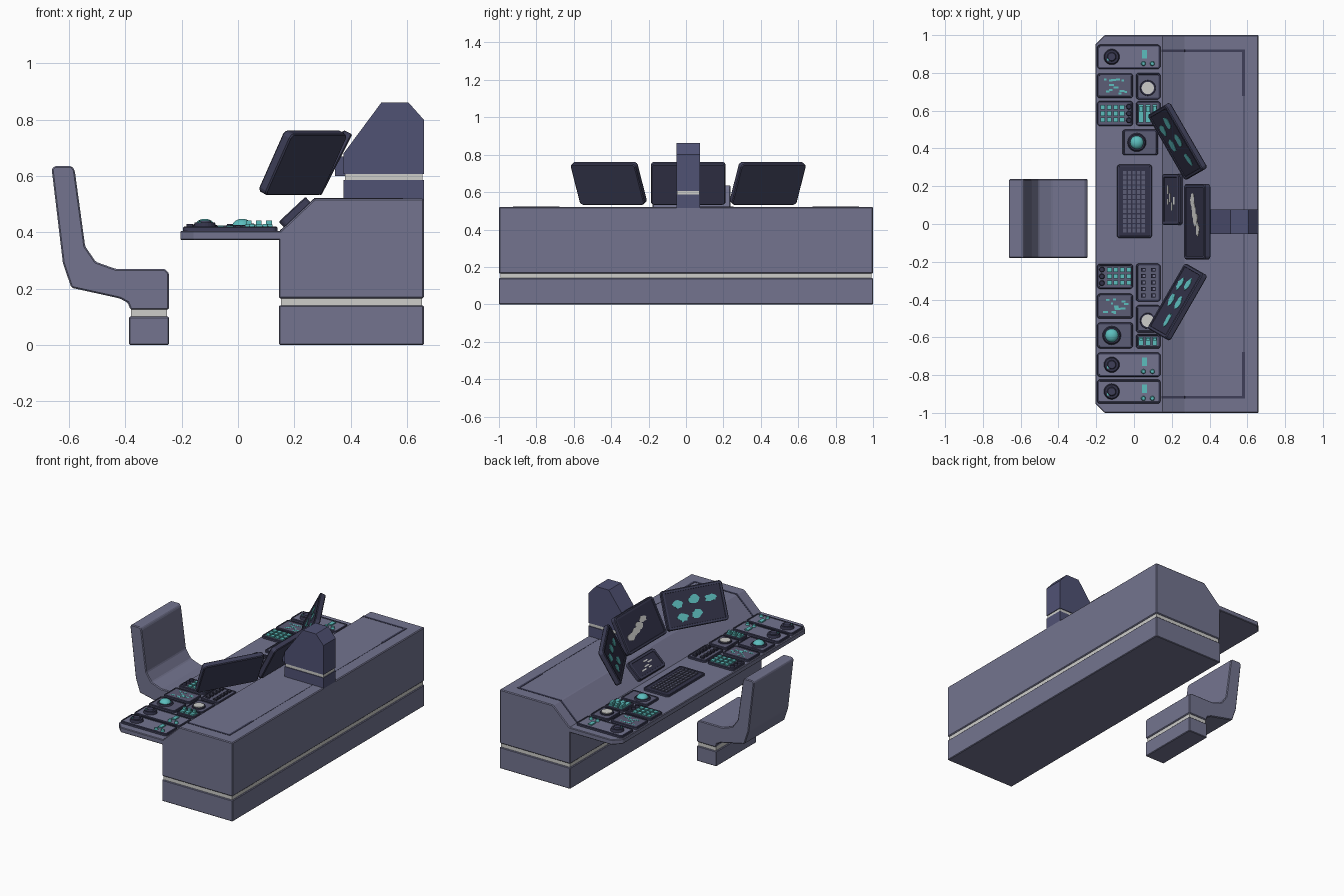
import bpy, bmesh, math, random
from mathutils import Matrix, Vector

if "Cube" in bpy.data.objects:
    bpy.data.objects.remove(bpy.data.objects["Cube"])

random.seed(4)
TOP = 0.405      # desktop height
YC = 0.012       # mirror line of the operator position


def mat(name, r, g, b):
    m = bpy.data.materials.new(name)
    lin = [((c / 255 + 0.055) / 1.055) ** 2.4 for c in (r, g, b)]
    m.diffuse_color = (*lin, 1)
    m.use_nodes = True
    m.node_tree.nodes["Principled BSDF"].inputs["Base Color"].default_value = m.diffuse_color
    return m


BODY = mat("grey violet shell", 115, 116, 143)
BLUE = mat("slate blue", 80, 82, 116)
FRAME = mat("dark frame", 62, 63, 88)
PANEL = mat("panel grey", 92, 93, 118)
DARK = mat("display dark", 50, 50, 72)
CYAN = mat("cyan light", 92, 190, 190)
WHITE = mat("pale trim", 205, 205, 202)

ID = Matrix.Identity(4)
# local (a, b, c) -> world (a, c, b): side profile pushed along y
SIDE = Matrix(((1, 0, 0, 0), (0, 0, 1, 0), (0, 1, 0, 0), (0, 0, 0, 1)))


def finish(name, bm, mats, M=ID):
    bmesh.ops.transform(bm, matrix=M, verts=bm.verts)
    bmesh.ops.recalc_face_normals(bm, faces=bm.faces)
    me = bpy.data.meshes.new(name)
    bm.to_mesh(me)
    bm.free()
    for m in mats:
        me.materials.append(m)
    ob = bpy.data.objects.new(name, me)
    bpy.context.collection.objects.link(ob)
    return ob


def prism(name, pts, lo, hi, mats, M=ID, bevel=0, rim=0, sink=0):
    """Outline extruded from lo to hi, optional bevel and recessed coloured top."""
    bm = bmesh.new()
    f = bm.faces.new([bm.verts.new((x, y, lo)) for x, y in pts])
    ext = bmesh.ops.extrude_face_region(bm, geom=[f])["geom"]
    for v in ext:
        if isinstance(v, bmesh.types.BMVert):
            v.co.z = hi
    bmesh.ops.recalc_face_normals(bm, faces=bm.faces)
    if bevel:
        bmesh.ops.bevel(bm, geom=bm.edges[:], offset=bevel, segments=1, affect='EDGES')
    if rim:
        bm.faces.ensure_lookup_table()
        t = max(bm.faces, key=lambda q: q.calc_center_median().z)
        bmesh.ops.inset_individual(bm, faces=[t], thickness=rim)
        bmesh.ops.inset_individual(bm, faces=[t], thickness=0.001, depth=-sink)
        t.material_index = 1
    return finish(name, bm, mats, M)


def rect(x0, x1, y0, y1, c=0.0):
    if not c:
        return [(x0, y0), (x1, y0), (x1, y1), (x0, y1)]
    return [(x0 + c, y0), (x1 - c, y0), (x1, y0 + c), (x1, y1 - c),
            (x1 - c, y1), (x0 + c, y1), (x0, y1 - c), (x0, y0 + c)]


def boxes(name, items, m, M=ID):
    """Many small boxes (centre x, y, bottom z, width, depth, height) in one part."""
    bm = bmesh.new()
    for x, y, z, w, d, h in items:
        bmesh.ops.create_cube(bm, size=1, matrix=Matrix.Translation((x, y, z + h / 2))
                              @ Matrix.Diagonal((w, d, h, 1)))
    return finish(name, bm, [m], M)


def disc(name, x, y, z, r1, r2, h, m, n=20):
    bm = bmesh.new()
    bmesh.ops.create_cone(bm, cap_ends=True, segments=n, radius1=r1, radius2=r2, depth=h,
                          matrix=Matrix.Translation((x, y, z + h / 2)))
    return finish(name, bm, [m])


# desk body: plinth, pale stripe, upper shell
prism("desk_plinth", rect(0.145, 0.66, 0, 0.14), -1, 1, [BODY], SIDE, 0.004)
prism("desk_stripe", rect(0.152, 0.653, 0.135, 0.17), -0.993, 0.993, [WHITE], SIDE)
prism("desk_shell", [(0.145, 0.165), (0.66, 0.165), (0.66, 0.52), (0.272, 0.52),
                     (0.145, 0.40)], -1, 1, [BODY], SIDE, 0.005)
prism("desk_top", [(0.16, -1), (0.16, 1), (-0.155, 1), (-0.205, 0.95), (-0.205, -0.95),
                   (-0.155, -1)], 0.372, TOP, [BODY], ID, 0.004)

# dark corner grooves on the rear deck and slope
for s, tag in ((1, "back"), (-1, "front")):
    boxes("deck_groove_" + tag, [(0.425, 0.917 * s, 0.519, 0.31, 0.014, 0.003),
                                 (0.58, 0.80 * s, 0.519, 0.014, 0.245, 0.003)], FRAME)
    ang = math.atan2(0.12, 0.127)
    boxes("slope_groove_" + tag, [(0, 0, -0.001, 0.165, 0.012, 0.003)], FRAME,
          Matrix.Translation((0.21, 0.917 * s, 0.4614)) @ Matrix.Rotation(-ang, 4, 'Y'))
boxes("deck_groove_long", [(0.582, 0, 0.519, 0.005, 1.4, 0.002)], FRAME)

# seat: foot, stripe, bucket
prism("seat_foot", rect(-0.388, -0.245, 0, 0.1), -0.18, 0.238, [BODY], SIDE, 0.004)
prism("seat_stripe", rect(-0.38, -0.252, 0.095, 0.13), -0.173, 0.231, [WHITE], SIDE)
prism("seat", [(-0.245, 0.125), (-0.382, 0.125), (-0.392, 0.15), (-0.42, 0.165),
               (-0.592, 0.203), (-0.622, 0.29), (-0.662, 0.625), (-0.652, 0.635),
               (-0.59, 0.635), (-0.58, 0.62), (-0.543, 0.35), (-0.505, 0.295),
               (-0.435, 0.27), (-0.26, 0.27), (-0.245, 0.255)],
      -0.18, 0.238, [BODY], SIDE, 0.005)

# rear pylon
prism("pylon_base", rect(0.375, 0.66, 0.515, 0.586), -0.052, 0.076, [BLUE], SIDE)
prism("pylon_stripe", rect(0.38, 0.655, 0.58, 0.612), -0.047, 0.071, [WHITE], SIDE)
prism("pylon_head", [(0.375, 0.607), (0.66, 0.607), (0.66, 0.80), (0.605, 0.862),
                     (0.51, 0.862), (0.375, 0.68)], -0.052, 0.076, [BLUE], SIDE)


def facing(x, y, z, tilt, yaw):
    """Matrix whose local x is right, y up, z toward the operator."""
    t = math.radians(tilt)
    n = Vector((-math.cos(t), 0, math.sin(t)))
    u = Vector((math.sin(t), 0, math.cos(t)))
    R = Matrix((u.cross(n), u, n)).transposed().to_4x4()
    return Matrix.Translation((x, y, z)) @ Matrix.Rotation(math.radians(yaw), 4, 'Z') @ R


def blobs(name, spots, z, m, M):
    bm = bmesh.new()
    for x, y, rx, ry in spots:
        ring = []
        for i in range(14):
            a, k = math.tau * i / 14, random.uniform(0.75, 1.1)
            ring.append(bm.verts.new((x + rx * k * math.cos(a), y + ry * k * math.sin(a), z)))
        f = bm.faces.new(ring)
        for v in bmesh.ops.extrude_face_region(bm, geom=[f])["geom"]:
            if isinstance(v, bmesh.types.BMVert):
                v.co.z += 0.003
    return finish(name, bm, [m], M)


# three monitors leaning back around the operator
FIVE = [(-0.11, 0.03, 0.036, 0.028), (0, 0.042, 0.036, 0.028), (0.11, 0.03, 0.04, 0.022),
        (-0.09, -0.055, 0.036, 0.028), (0.005, -0.05, 0.036, 0.028)]
STREAK = [(-0.11, -0.03, 0.04, 0.026), (-0.06, -0.015, 0.045, 0.022),
          (-0.01, 0.005, 0.04, 0.024), (0.04, 0.03, 0.04, 0.02)]
for tag, x, y, yaw, spots, m in (("centre", 0.335, 0, 0, STREAK, WHITE),
                                 ("back", 0.23, 0.425, 30, FIVE, CYAN),
                                 ("front", 0.23, -0.425, -30, FIVE, CYAN)):
    M = facing(x, YC + y, 0.647, 27, yaw)
    prism("monitor_" + tag, rect(-0.2, 0.2, -0.122, 0.122, 0.012), -0.018, 0.018,
          [FRAME, DARK], M, 0.005, 0.014, 0.005)
    blobs("monitor_image_" + tag, spots, 0.012, m, M)
boxes("monitor_bracket", [(0.385, YC, 0.60, 0.08, 0.08, 0.07)], BLUE)

# small readout on the slope
M = facing(0.203, 0.13, 0.470, 47, 0)
prism("slope_readout", rect(-0.135, 0.135, -0.065, 0.065, 0.012), -0.02, 0.016,
      [FRAME, DARK], M, 0.004, 0.014, 0.004)
boxes("readout_marks", [(random.uniform(-0.06, 0.06), -0.022 + 0.015 * (i % 4), 0.012,
                         0.03, 0.008, 0.002) for i in range(9)], WHITE, M)


def panel(name, x0, x1, y0, y1, inner=PANEL):
    prism(name, rect(x0, x1, y0, y1, 0.01), TOP - 0.004, TOP + 0.015,
          [FRAME, inner], ID, 0.003, 0.007, 0.003)


Z = TOP + 0.011   # recessed panel floor

# keyboard
panel("keyboard", -0.09, 0.095, -0.075, 0.315, DARK)
boxes("keyboard_keys", [(-0.048 + 0.024 * c, -0.035 + 0.0255 * r, Z, 0.018, 0.02, 0.008)
                        for c in range(5) for r in range(13)], PANEL)

# dial panels with a button and two toggles
for i, y in enumerate((0.885, -0.745, -0.887)):
    n = f"dial_panel_{i}"
    panel(n, -0.195, 0.14, y - 0.064, y + 0.064, BODY)
    disc(n + "_knob", -0.118, y, Z, 0.042, 0.036, 0.018, DARK)
    disc(n + "_cap", -0.118, y, Z + 0.018, 0.024, 0.02, 0.008, FRAME)
    boxes(n + "_lights", [(0.055, y + 0.015, Z, 0.026, 0.045, 0.008),
                          (-0.137, y - 0.014, Z + 0.018, 0.012, 0.012, 0.004)], CYAN)
    for j, x in enumerate((0.05, 0.097)):
        disc(f"{n}_toggle_{j}", x, y - 0.036, Z, 0.013, 0.009, 0.014, CYAN, 10)

# mini map screens
for i, y in enumerate((0.732, -0.435)):
    panel(f"map_panel_{i}", -0.195, -0.005, y - 0.066, y + 0.066)
    boxes(f"map_marks_{i}", [(random.uniform(-0.16, -0.04), y + random.uniform(-0.042, 0.042),
                              Z, random.uniform(0.01, 0.03), 0.011, 0.002)
                             for _ in range(12)], CYAN)

# round pale gauges
for i, (y0, y1) in enumerate(((0.66, 0.80), (-0.575, -0.43))):
    y = (y0 + y1) / 2 - 0.01
    panel(f"gauge_panel_{i}", 0.01, 0.14, y0, y1)
    disc(f"gauge_ring_{i}", 0.073, y, Z, 0.042, 0.04, 0.008, DARK)
    disc(f"gauge_face_{i}", 0.073, y, Z + 0.008, 0.033, 0.033, 0.004, WHITE)

# cyan keypads with a column of knobs
for i, (y, kx, cx) in enumerate(((0.585, -0.027, -0.165), (-0.277, -0.17, -0.13))):
    panel(f"keypad_panel_{i}", -0.195, -0.005, y - 0.066, y + 0.066)
    boxes(f"keypad_keys_{i}", [(cx + 0.034 * c, y - 0.034 + 0.034 * r, Z, 0.025, 0.024, 0.009)
                               for c in range(4) for r in range(3)], CYAN)
    for j in range(3):
        disc(f"keypad_knob_{i}_{j}", kx, y - 0.036 + 0.036 * j, Z, 0.015, 0.012, 0.014, DARK, 12)

# slider panels: three cyan rockers each, tilted tops made from two steps
for i, (y0, y1) in enumerate(((0.52, 0.65), (-0.66, -0.582))):
    y, d = (y0 + y1) / 2, (y1 - y0) - 0.035
    panel(f"rocker_panel_{i}", 0.01, 0.14, y0, y1)
    boxes(f"rockers_{i}", [(0.038 + 0.036 * c, y, Z, 0.026, d, 0.012) for c in range(3)]
          + [(0.038 + 0.036 * c, y + d / 4, Z, 0.02, d / 3, 0.026) for c in range(3)], CYAN)

# trackballs
for i, (x, y) in enumerate(((0.033, 0.432), (-0.1, -0.59))):
    panel(f"trackball_panel_{i}", x - 0.095, x + 0.095, y - 0.068, y + 0.068)
    disc(f"trackball_ring_{i}", x - 0.018, y, Z, 0.05, 0.043, 0.01, DARK)
    bm = bmesh.new()
    bmesh.ops.create_uvsphere(bm, u_segments=20, v_segments=12, radius=0.036,
                              matrix=Matrix.Translation((x - 0.018, y, Z + 0.005))
                              @ Matrix.Diagonal((1, 1, 0.75, 1)))
    for f in bm.faces:
        f.smooth = True
    finish(f"trackball_{i}", bm, [CYAN])

# switch bank
panel("switch_panel", 0.01, 0.14, -0.41, -0.21)
boxes("switches", [(x, -0.378 + 0.034 * r, Z, 0.024, 0.02, 0.01)
                   for x in (0.048, 0.102) for r in range(5)], DARK)
boxes("switch_tips", [(x + 0.004, -0.378 + 0.034 * r, Z + 0.01, 0.01, 0.01, 0.006)
                      for x in (0.048, 0.102) for r in range(5)], BODY)
